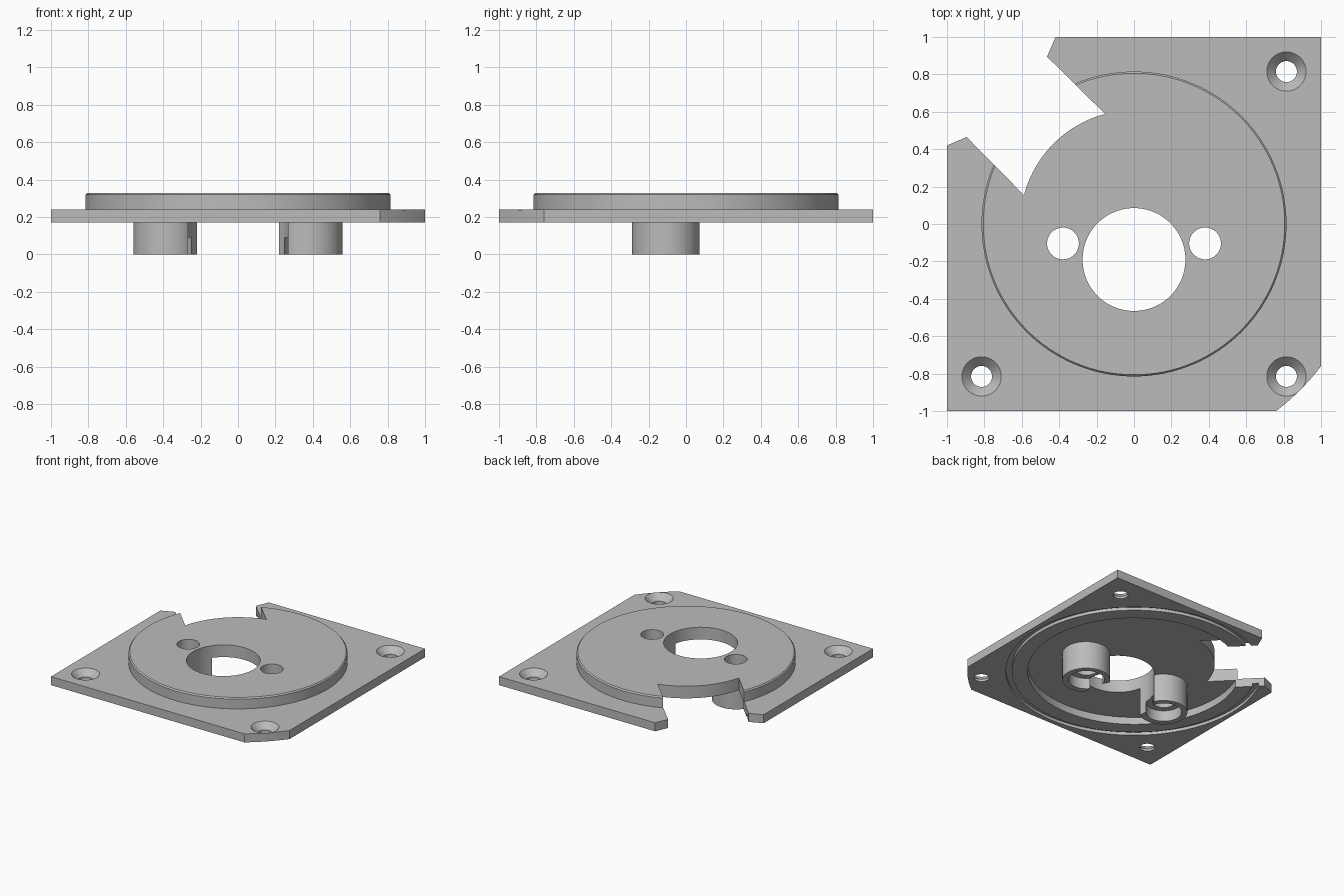
import bpy, bmesh, math
from mathutils import Vector

old = bpy.data.objects.get("Cube")
if old:
    bpy.data.objects.remove(old, do_unlink=True)

grey = bpy.data.materials.new("machined grey")
grey.use_nodes = True
colour = (0.5, 0.5, 0.5, 1)
grey.diffuse_color = colour
grey.node_tree.nodes["Principled BSDF"].inputs["Base Color"].default_value = colour


def to_object(name, bm):
    bmesh.ops.recalc_face_normals(bm, faces=bm.faces)
    mesh = bpy.data.meshes.new(name)
    bm.to_mesh(mesh)
    bm.free()
    mesh.materials.append(grey)
    obj = bpy.data.objects.new(name, mesh)
    bpy.context.collection.objects.link(obj)
    return obj


def lathe(name, profile, x=0, y=0, steps=64, closed=False):
    """Spin an (r, z) profile about a vertical axis."""
    bm = bmesh.new()
    verts = [bm.verts.new((r, 0, z)) for r, z in profile]
    pairs = list(zip(verts, verts[1:]))
    if closed:
        pairs.append((verts[-1], verts[0]))
    edges = [bm.edges.new(p) for p in pairs]
    bmesh.ops.spin(bm, geom=verts + edges, cent=(0, 0, 0), axis=(0, 0, 1),
                   angle=math.tau, steps=steps)
    bmesh.ops.remove_doubles(bm, verts=bm.verts, dist=1e-5)
    bmesh.ops.translate(bm, verts=bm.verts, vec=(x, y, 0))
    return to_object(name, bm)


def cylinder(name, r, z0, z1, x=0, y=0, steps=64):
    return lathe(name, [(0, z0), (r, z0), (r, z1), (0, z1)], x, y, steps)


def prism(name, outline, z0, z1):
    bm = bmesh.new()
    face = bm.faces.new([bm.verts.new((x, y, z0)) for x, y in outline])
    new = bmesh.ops.extrude_face_region(bm, geom=[face])["geom"]
    bmesh.ops.translate(bm, vec=(0, 0, z1 - z0),
                        verts=[v for v in new if isinstance(v, bmesh.types.BMVert)])
    return to_object(name, bm)


def arc(r, a0, a1, n):
    angles = [math.radians(a0 + (a1 - a0) * i / n) for i in range(n + 1)]
    return [(r * math.cos(a), r * math.sin(a)) for a in angles]


def combine(target, tool, operation):
    tool.hide_render = True
    mod = target.modifiers.new("cut", 'BOOLEAN')
    mod.operation = operation
    mod.solver = 'EXACT'
    mod.object = tool
    with bpy.context.temp_override(object=target, active_object=target):
        bpy.ops.object.modifier_apply(modifier=mod.name)
    bpy.data.objects.remove(tool, do_unlink=True)


BASE, TOP, CEILING = 0.17, 0.24, 0.23

# Square plate with one rounded-off corner
corner = arc(1.256, -52.8, -37.2, 8)
body = prism("mounting_plate", [(-1, -1)] + corner + [(1, 1), (-1, 1)], BASE, TOP)

# Raised disc with a fine bevelled rim
combine(body, lathe("raised_disc", [(0, 0.2), (0.815, 0.2), (0.815, 0.32),
                                    (0.806, 0.33), (0, 0.33)], steps=128), 'UNION')

# Underside pocket and shallow ring groove
combine(body, cylinder("pocket", 0.8, 0.1, CEILING, steps=128), 'DIFFERENCE')
combine(body, lathe("ring_groove", [(0.92, 0.1), (0.965, 0.1), (0.965, 0.195),
                                    (0.92, 0.195)], steps=128, closed=True), 'DIFFERENCE')

# Two hollow posts below
for side in (-1, 1):
    combine(body, cylinder("post", 0.18, 0, 0.27, side * 0.38, -0.108), 'UNION')

# Counterbored post holes
for side in (-1, 1):
    hole = [(0, -0.1), (0.135, -0.1), (0.135, 0.09), (0.085, 0.09), (0.085, 0.5), (0, 0.5)]
    combine(body, lathe("post_hole", hole, side * 0.38, -0.104), 'DIFFERENCE')

# Large off-centre bore, which also trims the posts
combine(body, cylinder("bore", 0.275, -0.1, 0.5, 0, -0.19, 96), 'DIFFERENCE')

# Countersunk screw holes
for x, y in ((-1, -1), (1, -1), (1, 1)):
    sink = [(0, 0.1), (0.056, 0.1), (0.056, 0.19), (0.105, TOP), (0.105, 0.3), (0, 0.3)]
    combine(body, lathe("screw_hole", sink, x * 0.815, y * 0.815, 48), 'DIFFERENCE')

# Notch across the remaining corner, with a curved inner end
half = [(-0.895, 0.465), (-1, 0.42), (-1.2, 0.334)]
mirrored = [(-y, -x) for x, y in half]
notch = arc(0.608, 104.7, 165.3, 24) + half + [(-1.2, 1.2)] + mirrored[::-1]
combine(body, prism("notch", notch, -0.1, 0.5), 'DIFFERENCE')

# Smooth the round walls, keep machined edges crisp
bpy.ops.object.select_all(action='DESELECT')
body.select_set(True)
bpy.context.view_layer.objects.active = body
bpy.ops.object.shade_smooth_by_angle(angle=math.radians(25))
